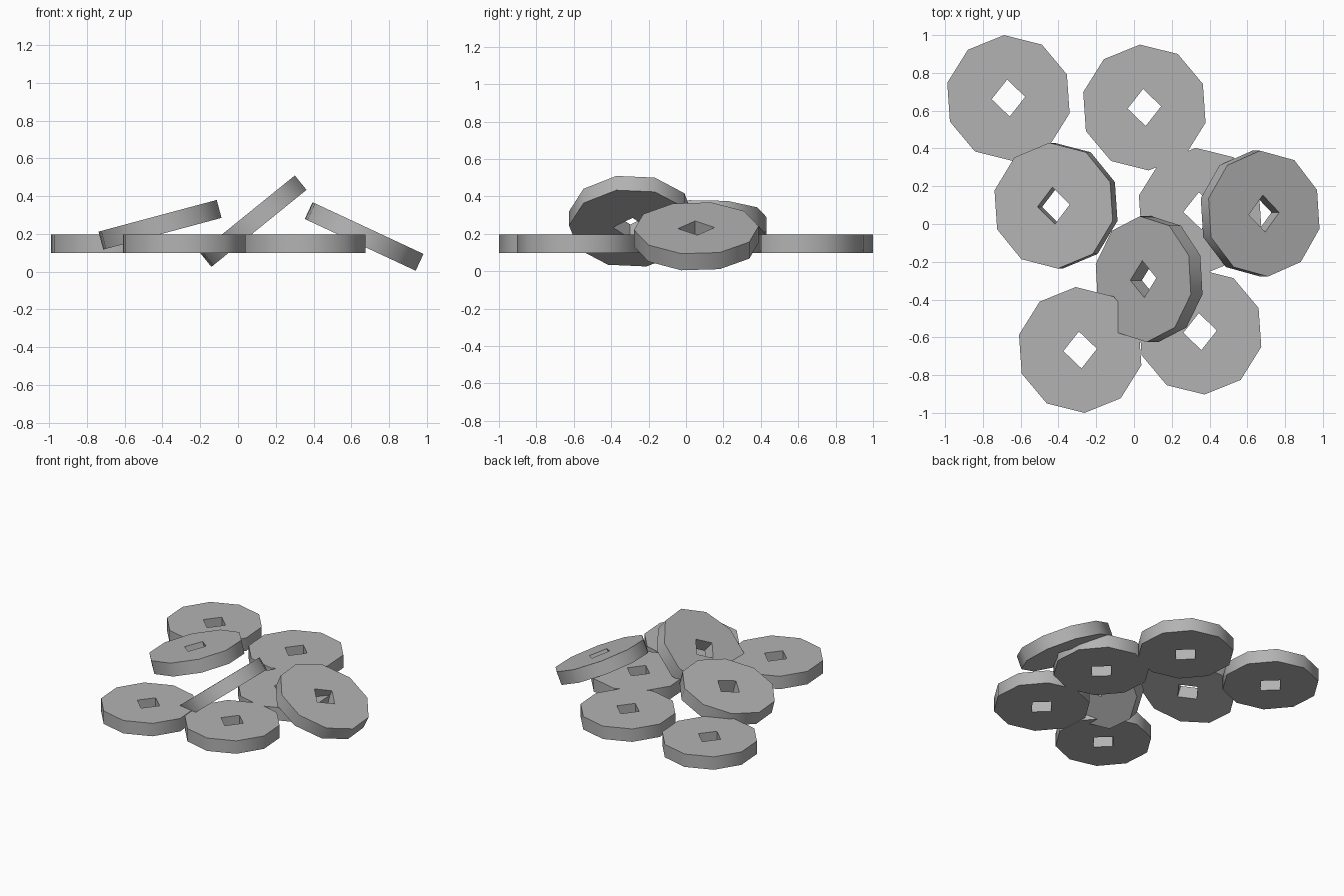
import bpy, bmesh
from math import cos, sin, radians, pi

if "Cube" in bpy.data.objects:
    bpy.data.objects.remove(bpy.data.objects["Cube"])

R, T = 0.334, 0.098            # disc radius and thickness
HOLE_LONG, HOLE_SHORT = 0.098, 0.089   # hole half diagonals


def ring(bm, radii, start):
    """Closed loop in the XY plane at the disc's underside, one vertex per radius."""
    n = len(radii)
    vs = [bm.verts.new((r * cos(start + 2 * pi * i / n),
                        r * sin(start + 2 * pi * i / n), -T / 2)) for i, r in enumerate(radii)]
    return [bm.edges.new((vs[i], vs[(i + 1) % n])) for i in range(n)]


def disc_mesh():
    """Ten-sided disc with a square hole through the middle."""
    bm = bmesh.new()
    edges = ring(bm, [R] * 10, radians(22)) + ring(bm, [HOLE_SHORT, HOLE_LONG] * 2, radians(4))
    bmesh.ops.triangle_fill(bm, edges=edges, use_beauty=True)
    ext = bmesh.ops.extrude_face_region(bm, geom=bm.faces[:], use_keep_orig=True)
    top = [g for g in ext["geom"] if isinstance(g, bmesh.types.BMVert)]
    bmesh.ops.translate(bm, verts=top, vec=(0, 0, T))
    bmesh.ops.recalc_face_normals(bm, faces=bm.faces[:])
    me = bpy.data.meshes.new("holed_disc")
    bm.to_mesh(me)
    bm.free()
    return me


mesh = disc_mesh()
grey = bpy.data.materials.new("dark_grey")
grey.diffuse_color = (0.45, 0.45, 0.45, 1)
grey.use_nodes = True
grey.node_tree.nodes["Principled BSDF"].inputs["Base Color"].default_value = grey.diffuse_color
mesh.materials.append(grey)

# x, y, z of the centre and tilt about y in degrees
flat = [(-0.665, 0.667), (0.055, 0.617), (0.35, 0.07), (-0.285, -0.667), (0.35, -0.57)]
placements = [("flat_coin", x, y, 0.147, 0) for x, y in flat] + [
    ("leaning_coin_left", -0.413, 0.097, 0.248, -15),
    ("leaning_coin_right", 0.668, 0.055, 0.186, 25),
    ("leaning_coin_middle", 0.08, -0.292, 0.267, -39),
]

coins = []
for name, x, y, z, tilt in placements:
    ob = bpy.data.objects.new(name, mesh)
    ob.location = (x, y, z)
    ob.rotation_euler = (0, radians(tilt), 0)
    bpy.context.collection.objects.link(ob)
    coins.append(ob)

# Softly shaded rims, crisp caps and hole corners (the mesh is shared)
coins[0].select_set(True)
bpy.context.view_layer.objects.active = coins[0]
bpy.ops.object.shade_smooth_by_angle(angle=radians(40))
